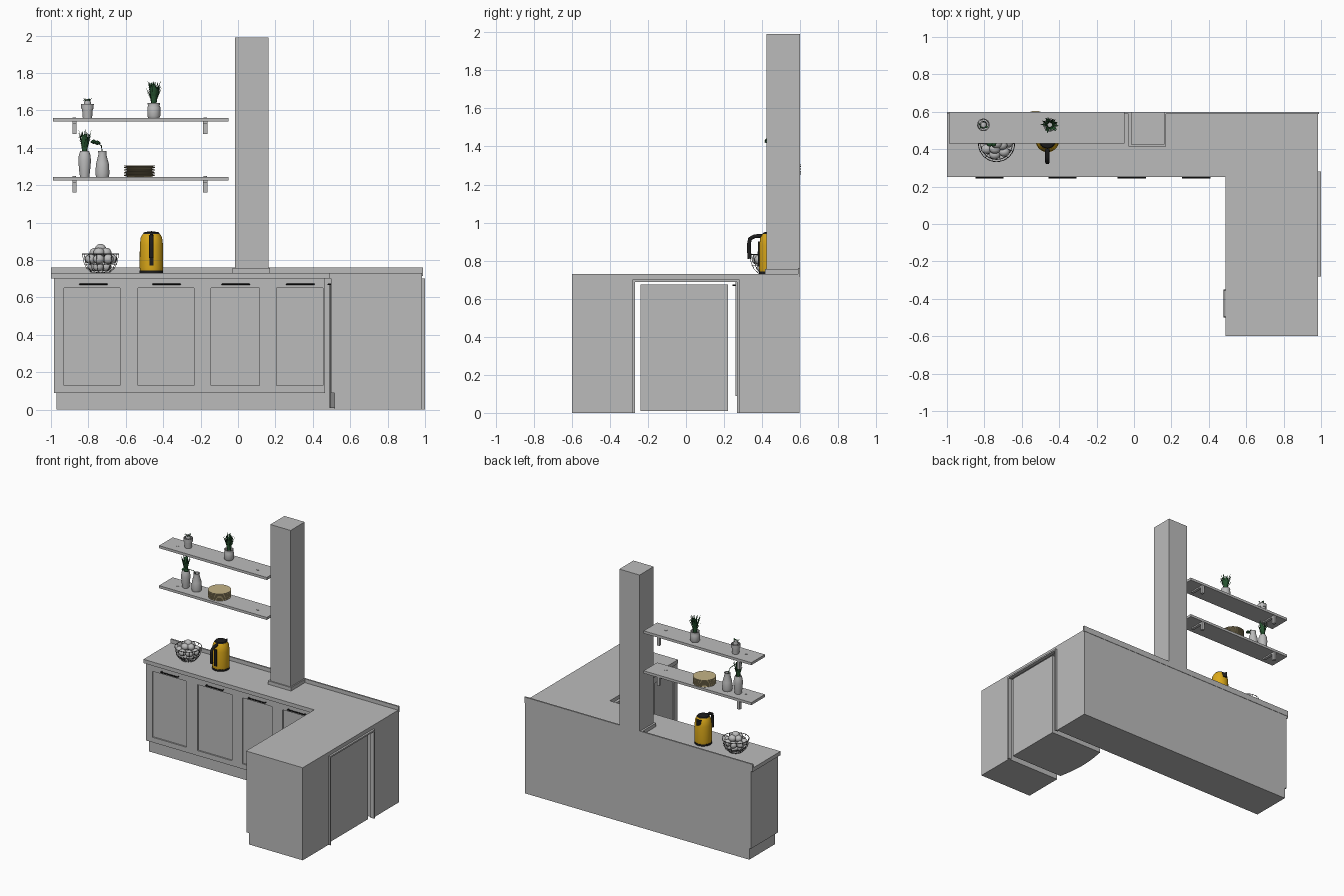
import bpy, bmesh, math, random
from mathutils import Vector

random.seed(4)
if "Cube" in bpy.data.objects:
    bpy.data.objects.remove(bpy.data.objects["Cube"], do_unlink=True)


def material(name, r, g, b):
    m = bpy.data.materials.new(name)
    m.use_nodes = True
    m.diffuse_color = (r, g, b, 1)
    m.node_tree.nodes["Principled BSDF"].inputs["Base Color"].default_value = (r, g, b, 1)
    return m


GREY = material("plain grey", 0.5, 0.5, 0.5)
YELLOW = material("kettle yellow", 0.72, 0.4, 0.01)
BLACK = material("black plastic", 0.012, 0.012, 0.012)
WIRE = material("dark wire", 0.08, 0.08, 0.08)
TAN = material("tan plates", 0.55, 0.45, 0.24)
GREEN = material("leaf green", 0.02, 0.09, 0.03)


def finish(name, bm, mat, smooth=False):
    bmesh.ops.recalc_face_normals(bm, faces=bm.faces)
    me = bpy.data.meshes.new(name)
    bm.to_mesh(me)
    bm.free()
    me.materials.append(mat)
    ob = bpy.data.objects.new(name, me)
    bpy.context.collection.objects.link(ob)
    if smooth:
        bpy.ops.object.select_all(action="DESELECT")
        ob.select_set(True)
        bpy.context.view_layer.objects.active = ob
        bpy.ops.object.shade_smooth_by_angle(angle=math.radians(40))
    return ob


def box(name, x, y, z, mat=GREY):
    """Box from three (low, high) ranges."""
    bm = bmesh.new()
    bmesh.ops.create_cube(bm, size=1)
    for v in bm.verts:
        v.co = [r[0] if c < 0 else r[1] for c, r in zip(v.co, (x, y, z))]
    return finish(name, bm, mat)


def prism(name, outline, z, mat=GREY):
    """Flat outline pulled up between two heights."""
    bm = bmesh.new()
    face = bm.faces.new([bm.verts.new((x, y, z[0])) for x, y in outline])
    up = bmesh.ops.extrude_face_region(bm, geom=[face])["geom"]
    bmesh.ops.translate(bm, vec=(0, 0, z[1] - z[0]),
                        verts=[g for g in up if isinstance(g, bmesh.types.BMVert)])
    return finish(name, bm, mat)


def lathe(name, profile, at, mat=GREY, steps=28):
    """Profile of (radius, height) turned about a vertical axis."""
    bm = bmesh.new()
    vs = [bm.verts.new((r, 0, z)) for r, z in profile]
    es = [bm.edges.new(p) for p in zip(vs, vs[1:])]
    bmesh.ops.spin(bm, geom=vs + es, cent=(0, 0, 0), axis=(0, 0, 1),
                   angle=math.tau, steps=steps)
    bmesh.ops.remove_doubles(bm, verts=bm.verts, dist=1e-5)
    bmesh.ops.translate(bm, vec=at, verts=bm.verts)
    return finish(name, bm, mat, True)


def tube(name, points, radius, mat, closed=False):
    cu = bpy.data.curves.new(name, "CURVE")
    cu.dimensions = "3D"
    cu.bevel_depth = radius
    cu.bevel_resolution = 1
    cu.use_fill_caps = True
    sp = cu.splines.new("POLY")
    sp.points.add(len(points) - 1)
    for p, co in zip(sp.points, points):
        p.co = (*co, 1)
    sp.use_cyclic_u = closed
    cu.materials.append(mat)
    ob = bpy.data.objects.new(name, cu)
    bpy.context.collection.objects.link(ob)


def grass(name, at, height, spread, count):
    """Tuft of bent, tapering blades."""
    bm = bmesh.new()
    for i in range(count):
        a = random.uniform(0, math.tau)
        out = Vector((math.cos(a), math.sin(a), 0))
        side = Vector((-out.y, out.x, 0)) * 0.0045
        h, lean = height * random.uniform(0.6, 1), spread * random.uniform(0.2, 1)
        root = Vector(at) + out * 0.012
        rows = [root + out * lean * t * t + Vector((0, 0, h * t)) for t in (0, 0.4, 0.75)]
        left = [bm.verts.new(p - side) for p in rows]
        right = [bm.verts.new(p + side) for p in rows]
        tip = bm.verts.new(root + out * lean + Vector((0, 0, h)))
        for k in range(2):
            bm.faces.new((left[k], right[k], right[k + 1], left[k + 1]))
        bm.faces.new((left[2], right[2], tip))
    finish(name, bm, GREEN)


# Worktop, upstand and column
prism("worktop", [(-1, 0.25), (0.49, 0.25), (0.49, -0.6), (0.985, -0.6),
                  (0.985, 0.597), (-1, 0.597)], (0.70, 0.73))
box("upstand", (-1, 0.99), (0.588, 0.6), (0.715, 0.76))
box("column", (-0.015, 0.162), (0.424, 0.6), (0.73, 1.99))
box("column_skirting", (-0.03, 0.172), (0.415, 0.6), (0.73, 0.757))

# Long cabinet run with framed fronts
box("long_cabinet", (-0.985, 0.465), (0.272, 0.597), (0.09, 0.70))
box("long_plinth", (-0.97, 0.515), (0.279, 0.597), (0, 0.09))
box("corner_cabinet", (0.465, 0.985), (0.28, 0.597), (0, 0.70))
FRONT = (0.261, 0.273)
for z in ((0.09, 0.13), (0.65, 0.70)):
    box("front_rail", (-0.985, 0.465), FRONT, z)
for x in ((-0.985, -0.93), (-0.63, -0.535), (-0.235, -0.145), (0.115, 0.205), (0.455, 0.465)):
    box("front_stile", x, FRONT, (0.13, 0.65))


def handle(name, centre, along, out):
    c, u, o = Vector(centre), Vector(along) * 0.072, Vector(out)
    tube(name, [c - u, c - u + o * 0.014, c + u + o * 0.014, c + u], 0.0045, BLACK)


for x in (-0.773, -0.382, -0.012, 0.333):
    handle("door_handle", (x, 0.261, 0.67), (1, 0, 0), (0, -1, 0))

# End cabinet of the short leg
box("end_cabinet", (0.515, 0.985), (-0.6, -0.28), (0, 0.70))
box("end_door", (0.505, 0.516), (-0.6, -0.28), (0.09, 0.70))
for y in ((-0.6, -0.56), (-0.32, -0.28)):
    box("end_door_stile", (0.496, 0.506), y, (0.13, 0.65))
for z in ((0.09, 0.13), (0.65, 0.70)):
    box("end_door_rail", (0.496, 0.506), (-0.6, -0.28), z)
handle("end_handle", (0.496, -0.425, 0.67), (0, 1, 0), (-1, 0, 0))

# Appliance with a bowed front, standing in an open niche
bow = [(0.515 - 0.025 * math.cos(t * math.pi / 16), -0.01 - 0.23 * t / 8) for t in range(-8, 9)]
prism("appliance", bow + [(0.98, -0.24), (0.98, 0.22)], (0.01, 0.675))
for y in ((-0.28, -0.268), (0.268, 0.28)):
    box("niche_trim", (0.97, 1), y, (0, 0.70))
box("niche_top_trim", (0.97, 1), (-0.28, 0.28), (0.688, 0.70))

# Wall shelves with brackets
for z in (1.54, 1.225):
    box("shelf", (-0.99, -0.05), (0.43, 0.6), (z, z + 0.02))
    for x in (-0.875, -0.175):
        box("bracket_plate", (x - 0.011, x + 0.011), (0.575, 0.597), (z - 0.065, z))
        box("bracket_arm", (x - 0.011, x + 0.011), (0.47, 0.597), (z - 0.01, z))
        lathe("bracket_cap", [(0, 0.003), (0.01, 0.003), (0.01, 0)], (x, 0.5, z + 0.02))

# Pots and vases
lathe("cactus_pot", [(0, 0), (0.025, 0), (0.029, 0.048), (0.033, 0.048), (0.034, 0.075),
                     (0.029, 0.075), (0.028, 0.06), (0, 0.06)], (-0.805, 0.53, 1.56))
lathe("cactus", [(0, 0), (0.016, 0.005), (0.02, 0.02), (0.014, 0.035), (0, 0.04)],
      (-0.805, 0.53, 1.62))
grass("cactus_sprigs", (-0.805, 0.53, 1.64), 0.03, 0.02, 12)
lathe("grass_pot", [(0, 0), (0.03, 0), (0.035, 0.01), (0.035, 0.055), (0.031, 0.065),
                    (0.034, 0.08), (0.028, 0.08), (0.027, 0.065), (0, 0.065)],
      (-0.45, 0.53, 1.56))
grass("pot_grass", (-0.45, 0.53, 1.625), 0.135, 0.04, 55)
lathe("tall_vase", [(0, 0), (0.025, 0), (0.029, 0.03), (0.034, 0.085), (0.031, 0.115),
                    (0.024, 0.137), (0.02, 0.137), (0.02, 0.12), (0, 0.12)],
      (-0.82, 0.52, 1.245))
grass("vase_grass", (-0.82, 0.52, 1.365), 0.135, 0.03, 45)
lathe("tapered_vase", [(0, 0), (0.034, 0), (0.038, 0.02), (0.034, 0.07), (0.021, 0.12),
                       (0.023, 0.137), (0.018, 0.137), (0.017, 0.12), (0, 0.12)],
      (-0.725, 0.52, 1.245))
tube("leaf_stem", [(-0.725, 0.52, 1.365), (-0.73, 0.49, 1.41), (-0.755, 0.45, 1.43)],
     0.0025, GREEN)
for dx, dz in ((-0.012, 0.002), (0.008, -0.004)):
    lathe("leaf", [(0, 0.014), (0.015, 0.004), (0.017, -0.004), (0, -0.012)],
          (-0.76 + dx, 0.43, 1.43 + dz), GREEN, 8)

# Stack of plates
for i in range(7):
    lathe("plate", [(0, 0), (0.065, 0), (0.083, 0.006), (0.083, 0.0085), (0.066, 0.004),
                    (0, 0.004)] if i < 6 else
          [(0, 0), (0.065, 0), (0.083, 0.006), (0.083, 0.0085), (0, 0.0085)],
          (-0.527, 0.522, 1.245 + i * 0.0085), TAN)

# Wire basket of eggs
CX, CY = -0.735, 0.43


def ring(radius, z):
    return [(CX + radius * math.cos(math.tau * k / 32),
             CY + radius * math.sin(math.tau * k / 32), z) for k in range(32)]


for r, z in ((0.05, 0.734), (0.085, 0.775), (0.097, 0.832)):
    tube("basket_ring", ring(r, z), 0.002, WIRE, True)
for k in range(14):
    c, s = math.cos(math.tau * k / 14), math.sin(math.tau * k / 14)
    tube("basket_wire", [(CX + r * c, CY + r * s, z) for r, z in
                         ((0.02, 0.733), (0.05, 0.734), (0.074, 0.755), (0.09, 0.79),
                          (0.097, 0.832))], 0.0015, WIRE)
for count, radius, z in ((5, 0.035, 0.765), (7, 0.06, 0.805), (4, 0.03, 0.84), (1, 0, 0.86)):
    for k in range(count):
        a = math.tau * k / count + z * 9
        bm = bmesh.new()
        bmesh.ops.create_uvsphere(bm, u_segments=16, v_segments=10, radius=0.027)
        bmesh.ops.scale(bm, vec=(1.1, 0.95, 0.95), verts=bm.verts)
        bmesh.ops.translate(bm, verts=bm.verts,
                            vec=(CX + radius * math.cos(a), CY + radius * math.sin(a), z))
        finish("egg", bm, GREY, True)

# Kettle
K = (-0.463, 0.447, 0.73)
lathe("kettle_base", [(0, 0), (0.063, 0), (0.063, 0.014), (0, 0.014)], K, BLACK)
lathe("kettle_body", [(0, 0.014), (0.061, 0.014), (0.063, 0.03), (0.062, 0.15), (0.057, 0.19),
                      (0.046, 0.21), (0, 0.212)], K, YELLOW)
lathe("kettle_lid", [(0, 0.205), (0.046, 0.208), (0.04, 0.218), (0.012, 0.223), (0, 0.224)],
      K, BLACK)
prism("kettle_spout", [(-0.49, 0.49), (-0.436, 0.49), (-0.463, 0.528)], (0.895, 0.93), BLACK)
box("kettle_gauge", (-0.473, -0.453), (0.379, 0.386), (0.77, 0.90), BLACK)
tube("kettle_handle", [(K[0], y, z) for y, z in
                       ((0.41, 0.93), (0.36, 0.928), (0.336, 0.915), (0.33, 0.88),
                        (0.334, 0.81))], 0.012, BLACK)
